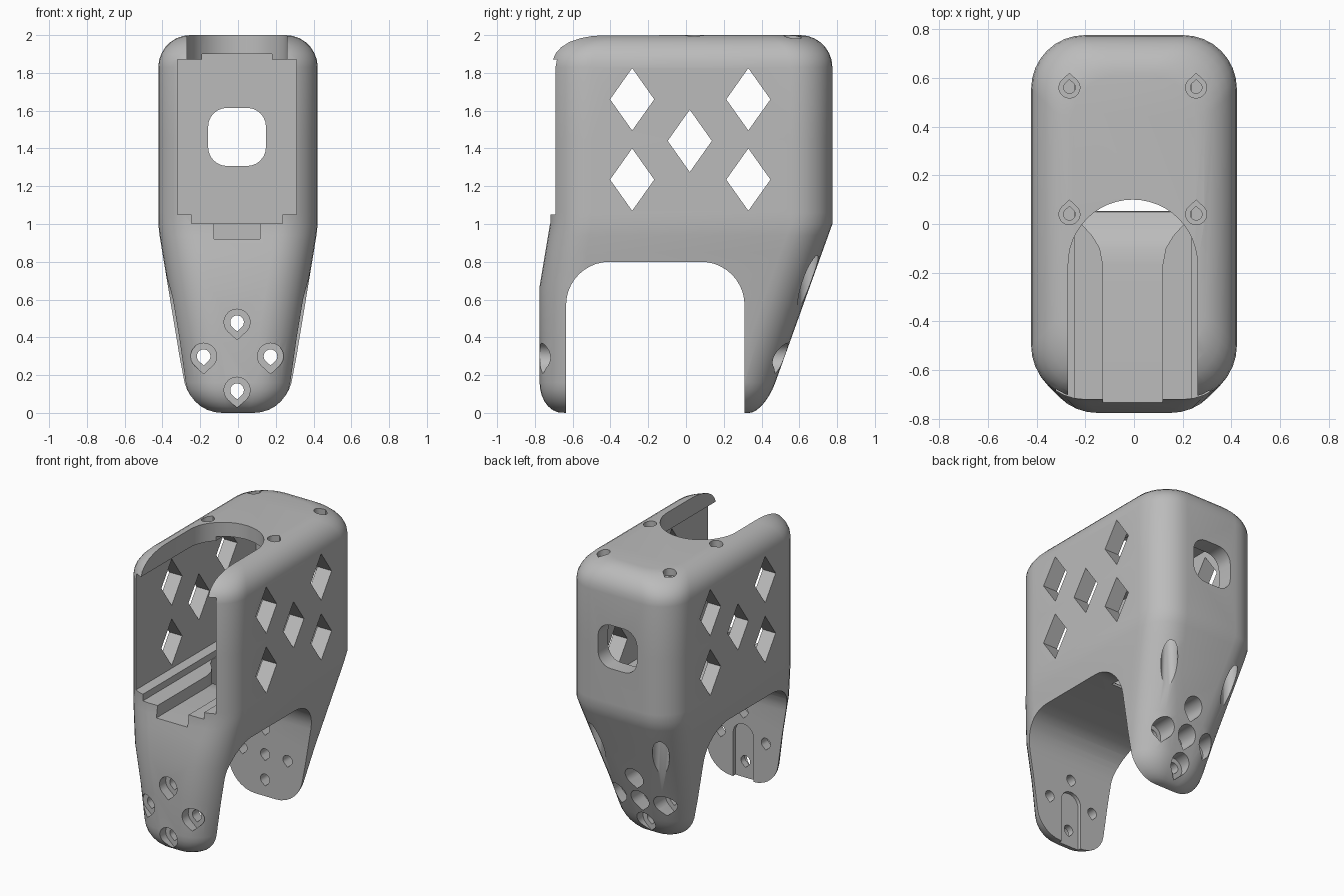
import bpy, bmesh, math
from math import sin, cos, pi

if "Cube" in bpy.data.objects:
    bpy.data.objects.remove(bpy.data.objects["Cube"])

X0 = -0.005  # all cut features share this centre line

grey = bpy.data.materials.new("plain_grey")
grey.diffuse_color = (0.5, 0.5, 0.5, 1)
grey.use_nodes = True
grey.node_tree.nodes["Principled BSDF"].inputs["Base Color"].default_value = grey.diffuse_color


def loft(name, rings):
    """Closed solid through rings that have equal point counts."""
    bm = bmesh.new()
    loops = [[bm.verts.new(p) for p in ring] for ring in rings]
    n = len(loops[0])
    for a, b in zip(loops, loops[1:]):
        for i in range(n):
            j = (i + 1) % n
            bm.faces.new((a[i], a[j], b[j], b[i]))
    bm.faces.new(loops[0])
    bm.faces.new(loops[-1])
    bmesh.ops.recalc_face_normals(bm, faces=bm.faces)
    me = bpy.data.meshes.new(name)
    bm.to_mesh(me)
    bm.free()
    ob = bpy.data.objects.new(name, me)
    bpy.context.collection.objects.link(ob)
    return ob


def prism(pts, axis, a, b):
    place = {'x': lambda u, v, w: (w, u, v),
             'y': lambda u, v, w: (u, w, v),
             'z': lambda u, v, w: (u, v, w)}[axis]
    return loft("cutter", [[place(u, v, w) for u, v in pts] for w in (a, b)])


def rounded(x0, x1, y0, y1, r, n=6):
    pts = []
    for k, (cx, cy) in enumerate([(x1 - r, y1 - r), (x0 + r, y1 - r),
                                  (x0 + r, y0 + r), (x1 - r, y0 + r)]):
        for i in range(n + 1):
            t = pi / 2 * (k + i / n)
            pts.append((cx + r * cos(t), cy + r * sin(t)))
    return pts


def teardrop(cx, cy, r, point):
    """Circle with a pointed tip in the direction of the given sign."""
    pts = [(cx, cy + point * r * 1.35)]
    for i in range(21):
        t = pi / 4 - (3 * pi / 2) * i / 20
        pts.append((cx + r * cos(t), cy + point * r * sin(t)))
    return pts


def rect(x0, x1, y0, y1):
    return [(x0, y0), (x1, y0), (x1, y1), (x0, y1)]


# Outer body: rounded rectangles stacked in z, tapered below and filleted
def section(z, inset=0.0, ff=1.0, bf=1.0):
    hx = 0.422 - 0.165 * max(0, 0.98 - z) - inset
    front = -0.72 - 0.055 * min(1, max(0, (1.0 - z) / 0.33)) + inset * ff
    back = 0.775 - 0.36 * max(0, 1.0 - z) - inset * bf
    r = min(0.22, 0.7 * hx)
    return [(x, y, z) for x, y in rounded(-hx, hx, front, back, r, 8)]


rings = []
R = 0.16
for i in range(8):
    t = pi / 2 * i / 7
    rings.append(section(R * (1 - cos(t)), R * (1 - sin(t)), 0.75, 0.5))
for z in (0.4, 0.67, 0.85, 0.94, 1.0, 1.06, 1.45):
    rings.append(section(z))
T = 0.17
for i in range(8):
    t = pi / 2 * i / 7
    rings.append(section(2 - T + T * sin(t), T * (1 - cos(t))))
body = loft("bracket_body", rings)
bpy.context.view_layer.objects.active = body


def cut(tool):
    tool.hide_render = True
    m = body.modifiers.new("cut", 'BOOLEAN')
    m.operation = 'DIFFERENCE'
    m.solver = 'EXACT'
    m.object = tool
    bpy.ops.object.modifier_apply(modifier=m.name)
    bpy.data.objects.remove(tool)


# Arch between the two legs
arch = [(-0.635, -0.1), (-0.635, 0.57)]
for i in range(1, 11):
    t = pi - pi / 2 * i / 10
    arch.append((-0.405 + 0.23 * cos(t), 0.57 + 0.23 * sin(t)))
for i in range(11):
    t = pi / 2 - pi / 2 * i / 10
    arch.append((0.08 + 0.23 * cos(t), 0.57 + 0.23 * sin(t)))
arch.append((0.31, -0.1))
cut(prism(arch, 'x', -1, 1))

# Cavity with a stepped floor and a shallow roof groove (one outline)
half = [(0.315, 1.05), (0.315, 1.87), (0.185, 1.87), (0.185, 1.9)]
outline = [(0.24, 1.003), (0.24, 1.05)] + half
cut(prism([(X0 + x, z) for x, z in outline] +
          [(X0 - x, z) for x, z in reversed(outline)], 'y', -1, 0.66))

# Cable channel that flares and curves down through the arch ceiling
stations = [(-1, .122, .92), (-.17, .122, .92), (-.1, .135, .912), (-.05, .165, .895),
            (0, .21, .86), (.05, .235, .82), (.07, .235, .7), (.28, .235, .7)]
cut(loft("cutter", [[(X0 - w, y, z), (X0 + w, y, z), (X0 + w, y, 1.1), (X0 - w, y, 1.1)]
                    for y, w, z in stations]))

# U-shaped opening in the top
u = [(X0 + 0.265, -1)]
for i in range(25):
    t = pi * i / 24
    u.append((X0 + 0.265 * cos(t), -0.165 + 0.265 * sin(t)))
u.append((X0 - 0.265, -1))
cut(prism(u, 'z', 1.8, 2.2))

# Rounded window in the back wall
cut(prism(rounded(X0 - 0.153, X0 + 0.153, 1.307, 1.615, 0.1), 'y', 0.5, 1))

# Diamond windows through both sides
for y, z in [(-.285, 1.66), (.33, 1.66), (.02, 1.44), (-.285, 1.235), (.33, 1.235)]:
    cut(prism([(y - .117, z), (y, z - .165), (y + .117, z), (y, z + .165)], 'x', -1, 1))

# Slot on the inner face of the front leg
slot = [(X0 - 0.08, -0.1), (X0 + 0.08, -0.1)]
for i in range(13):
    t = pi * i / 12
    slot.append((X0 + 0.08 * cos(t), 0.31 + 0.08 * sin(t)))
cut(prism(slot, 'y', -0.66, -0.5))

# Leg screw holes with counterbores
for x, z in [(0, .48), (.177, .3), (-.177, .3), (0, .12)]:
    cut(prism(teardrop(X0 + x, z, .036, -1), 'y', -1, 1))
    cut(prism(teardrop(X0 + x, z, .069, -1), 'y', -1, -.705))
    cut(prism(teardrop(X0 + x, z, .069, -1), 'y', .39, 1))
cut(prism(teardrop(X0, .3, .036, -1), 'y', 0, 1))
cut(prism(teardrop(X0, .3, .069, -1), 'y', .39, 1))

for s in (-1, 1):
    # Top screw holes
    for y in (0.04, 0.56):
        cut(prism(teardrop(X0 + s * .26, y, .043, 1), 'z', 1.95, 2.2))
        cut(prism(teardrop(X0 + s * .26, y, .024, 1), 'z', 1.8, 2.2))
    # Upright access holes in the sloping back
    cx = X0 + s * .25
    cut(prism([(cx + .055 * cos(i * pi / 10), .645 + .055 * sin(i * pi / 10))
               for i in range(20)], 'z', .4, .92))

body.data.materials.clear()
body.data.materials.append(grey)
for p in body.data.polygons:
    p.material_index = 0
body.select_set(True)
bpy.ops.object.shade_smooth_by_angle(angle=math.radians(30))
